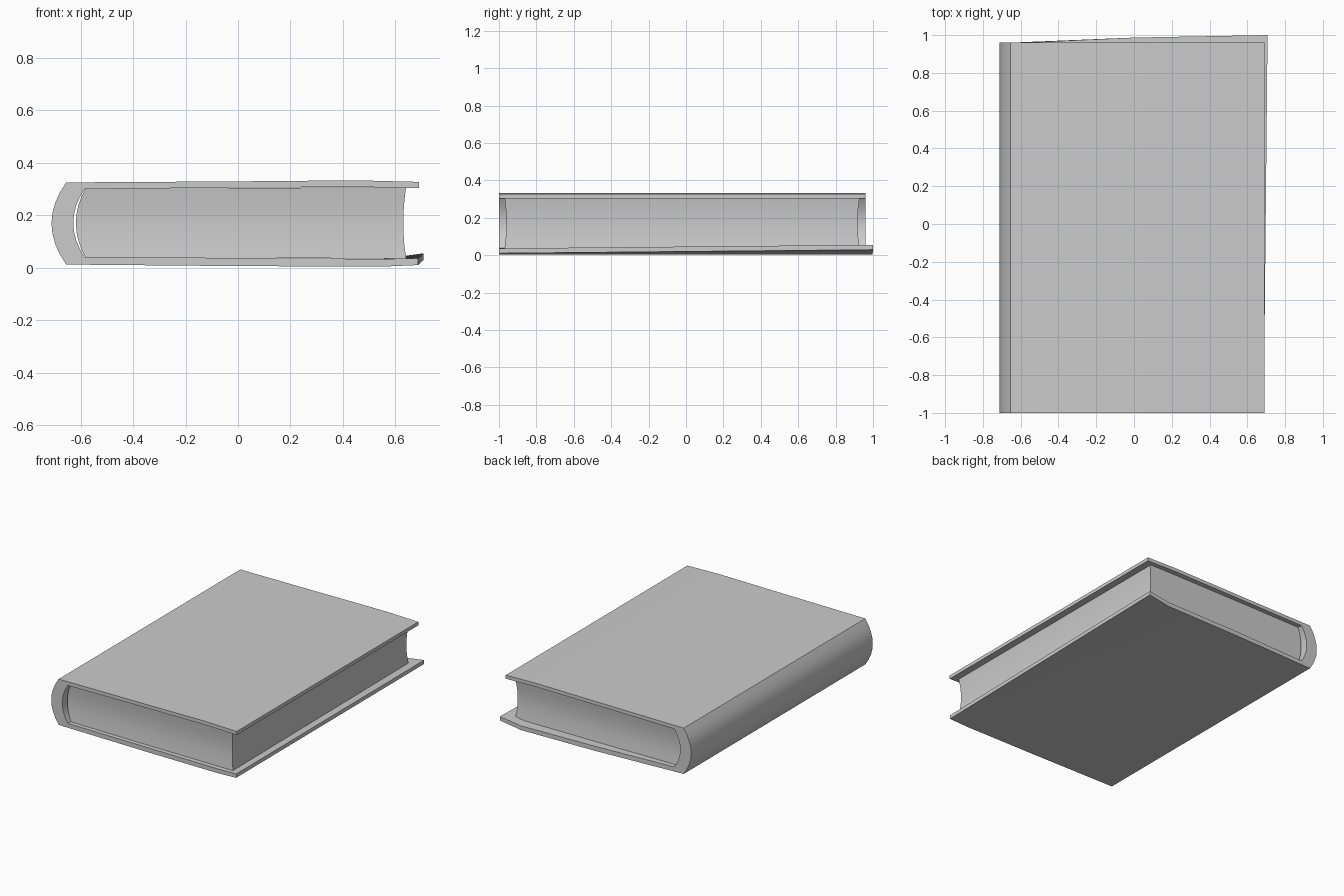
import bpy, bmesh, math

if "Cube" in bpy.data.objects:
    bpy.data.objects.remove(bpy.data.objects["Cube"])


def make_object(name, bm):
    bmesh.ops.recalc_face_normals(bm, faces=bm.faces)
    mesh = bpy.data.meshes.new(name)
    bm.to_mesh(mesh)
    bm.free()
    ob = bpy.data.objects.new(name, mesh)
    bpy.context.collection.objects.link(ob)
    bpy.ops.object.select_all(action='DESELECT')
    ob.select_set(True)
    bpy.context.view_layer.objects.active = ob
    bpy.ops.object.shade_smooth_by_angle(angle=math.radians(30))
    return ob


def loft(bm, rings, closed):
    # Quads between neighbouring rings of vertices
    for a, b in zip(rings, rings[1:]):
        n = len(a)
        for i in range(n if closed else n - 1):
            j = (i + 1) % n
            bm.faces.new((a[i], a[j], b[j], b[i]))


def arc(x_edge, x_mid, z_top, z_bottom, n=8):
    # Shallow bulge from the top edge round to the bottom edge
    pts = []
    for i in range(n + 1):
        t = 2 * i / n - 1
        pts.append((x_mid + (x_edge - x_mid) * t * t,
                    (z_top + z_bottom) / 2 - t * (z_top - z_bottom) / 2))
    return pts


# Cover: paired outer and inner outlines, front board - spine - back board
outer = ([(0.69, 0.327), (0.45, 0.333), (0.0, 0.329)]
         + arc(-0.655, -0.711, 0.325, 0.012)
         + [(0.0, 0.006), (0.55, 0.004), (0.687, 0.010)])
inner = ([(0.69, 0.303), (0.45, 0.308), (0.0, 0.305)]
         + arc(-0.585, -0.628, 0.300, 0.041)
         + [(0.0, 0.037), (0.55, 0.033), (0.687, 0.036)])


def cover_point(x, z, t):
    y_end = 0.96
    if z < 0.1 and x > -0.58:
        # The lower board is skewed outward and curls up at its far corner
        y_end += 0.025 * (x + 0.58) / 0.48 if x < -0.1 else 0.025 + 0.015 * (x + 0.1) / 0.8
        if x > 0.6:
            x += 0.02 * t
            z += 0.019 * t
    return (x, -1 + (y_end + 1) * t, z)


bm = bmesh.new()
steps = 8
n = len(outer)
rings = []
for s in range(steps + 1):
    outline = outer + inner[::-1]
    rings.append([bm.verts.new(cover_point(x, z, s / steps)) for x, z in outline])
loft(bm, rings, True)
for ring in (rings[0], rings[-1]):
    for i in range(n - 1):
        bm.faces.new((ring[i], ring[i + 1], ring[-2 - i], ring[-1 - i]))
make_object("cover", bm)

# Page block: rounded at the spine, hollowed at the fore edge and wavy ends
spine_side = arc(-0.582, -0.618, 0.302, 0.039)
fore_side = arc(0.641, 0.630, 0.306, 0.035)
bm = bmesh.new()
columns = 8
rows = len(spine_side)


def page_grid(y_base, bow):
    grid = []
    for r in range(rows):
        (x0, z0), (x1, z1) = spine_side[r], fore_side[r]
        y = y_base + bow * math.sin(math.pi * r / (rows - 1))
        grid.append([bm.verts.new((x0 + (x1 - x0) * c / columns, y,
                                   z0 + (z1 - z0) * c / columns))
                     for c in range(columns + 1)])
    return grid


def border(g):
    return (g[0] + [row[-1] for row in g[1:-1]] + g[-1][::-1]
            + [row[0] for row in g[-2:0:-1]])


front = page_grid(-0.970, 0.010)
back = page_grid(0.928, -0.012)
loft(bm, front, False)
loft(bm, back, False)
loft(bm, [border(front), border(back)], True)
make_object("pages", bm)
